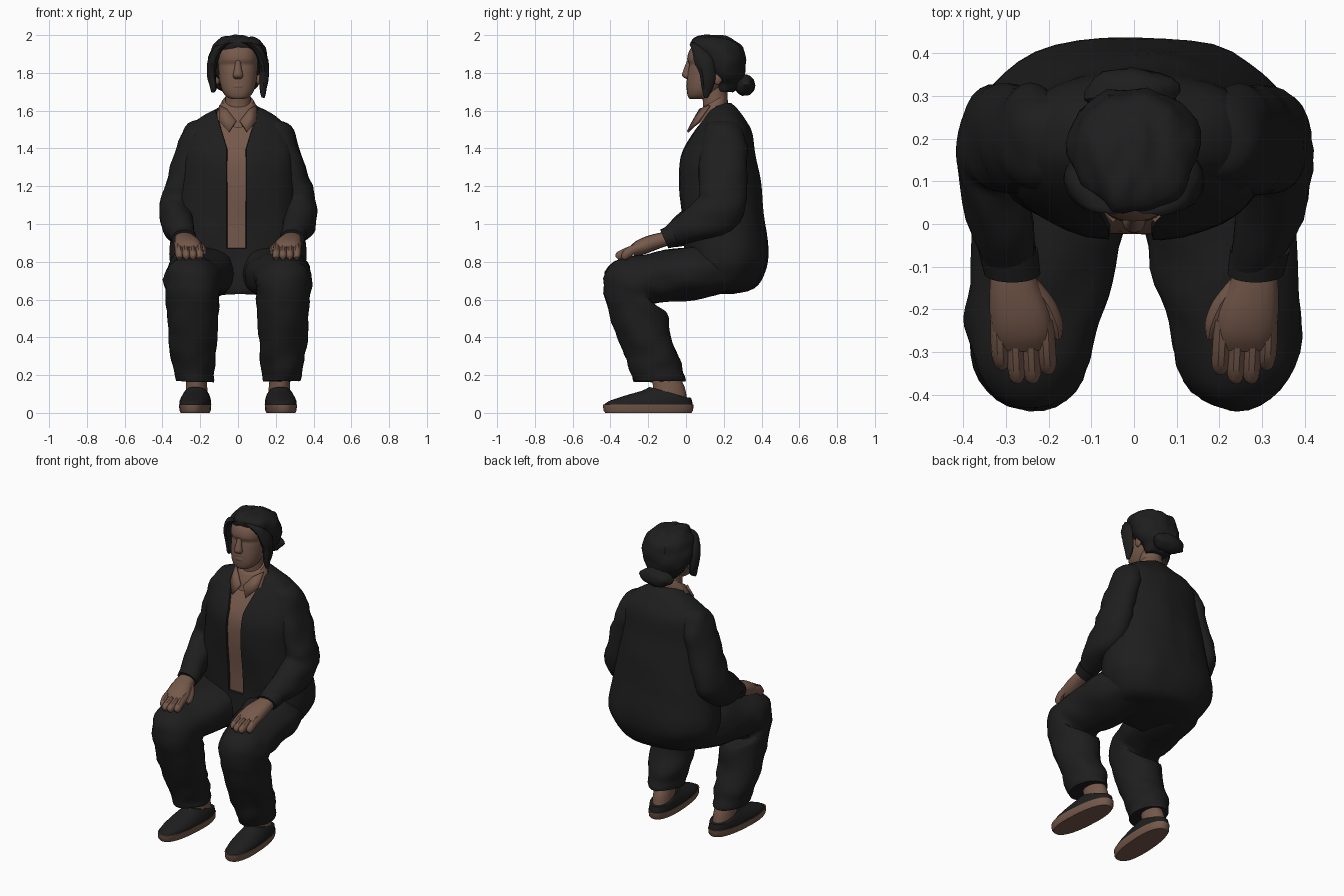
import bpy, bmesh, math
from mathutils import Vector, Matrix, noise

if "Cube" in bpy.data.objects:
    bpy.data.objects.remove(bpy.data.objects["Cube"])

parts = []


def material(name, rgb):
    mat = bpy.data.materials.new(name)
    mat.use_nodes = True
    mat.diffuse_color = (*rgb, 1)
    mat.node_tree.nodes["Principled BSDF"].inputs["Base Color"].default_value = (*rgb, 1)
    return mat


CLOTH = material("charcoal cloth", (.013, .013, .013))
SKIN = material("warm brown", (.18, .10, .07))


def finish(name, bm, *mats):
    bmesh.ops.recalc_face_normals(bm, faces=bm.faces[:])
    mesh = bpy.data.meshes.new(name)
    bm.to_mesh(mesh)
    bm.free()
    for mat in mats:
        mesh.materials.append(mat)
    obj = bpy.data.objects.new(name, mesh)
    bpy.context.collection.objects.link(obj)
    parts.append(obj)
    return obj


def spline(rings, steps):
    """Smooth interpolation through ring settings."""
    out = []
    for i in range(len(rings) - 1):
        p = [Vector(rings[min(max(i + k, 0), len(rings) - 1)]) for k in (-1, 0, 1, 2)]
        for s in range(steps):
            t = s / steps
            out.append(p[1] + .5 * t * (p[2] - p[0] + t * (
                2 * p[0] - 5 * p[1] + 4 * p[2] - p[3] + t * (3 * (p[1] - p[2]) + p[3] - p[0]))))
    return out + [Vector(rings[-1])]


def loft_mesh(rings, side=1, sides=24, steps=3, power=2, folds=0, stretch=(9, 9, 9)):
    """Rings are x, y, z, half width, half depth, tilt in degrees."""
    bm = bmesh.new()
    loops = []
    for x, y, z, a, b, tilt in spline(rings, steps):
        t = math.radians(tilt)
        loop = []
        for k in range(sides):
            ang = math.tau * k / sides
            c, s = math.cos(ang), math.sin(ang)
            u = math.copysign(abs(c) ** (2 / power), c) * a
            v = math.copysign(abs(s) ** (2 / power), s) * b
            loop.append(bm.verts.new((side * (x + u), y + v * math.cos(t), z + v * math.sin(t))))
        loops.append(loop)
    for lo, hi in zip(loops, loops[1:]):
        for k in range(sides):
            n = (k + 1) % sides
            bm.faces.new((lo[k], lo[n], hi[n], hi[k]))
    bm.faces.new(loops[0])
    bm.faces.new(loops[-1])
    bmesh.ops.recalc_face_normals(bm, faces=bm.faces[:])
    if folds:
        bm.normal_update()
        scale = Matrix.Diagonal(stretch)
        moves = [v.normal * (folds * noise.noise(scale @ v.co)) for v in bm.verts]
        for v, m in zip(bm.verts, moves):
            v.co += m
    return bm


def loft(name, mat, rings, **opts):
    return finish(name, loft_mesh(rings, **opts), mat)


def ball(name, mat, loc, size, folds=0, tilt=0):
    bm = bmesh.new()
    bmesh.ops.create_uvsphere(bm, u_segments=20, v_segments=12, radius=1)
    bmesh.ops.transform(bm, verts=bm.verts[:], matrix=Matrix.Translation(loc)
                        @ Matrix.Rotation(math.radians(tilt), 4, "X") @ Matrix.Diagonal((*size, 1)))
    for v in bm.verts:
        v.co += (v.co - Vector(loc)) * (folds * noise.noise(v.co * 25))
    return finish(name, bm, mat)


# Jacket body and seat, with the open front showing the shirt
bm = loft_mesh([
    (0, .12, .63, .18, .13, 0), (0, .17, .66, .27, .19, 0), (0, .20, .75, .34, .22, 0),
    (0, .212, .84, .365, .225, 0), (0, .20, 1, .345, .22, 0), (0, .18, 1.2, .32, .215, 0),
    (0, .17, 1.35, .30, .20, 0), (0, .19, 1.48, .275, .158, 0), (0, .195, 1.55, .225, .118, 0),
    (0, .19, 1.61, .125, .08, 0), (0, .18, 1.64, .07, .06, 0)],
    sides=40, steps=4, power=2.3, folds=.012, stretch=(7, 7, 4))
MID, HALF, VEE, SLOPE = -.008, .052, 1.4, .3


def cut(co, no):
    bmesh.ops.bisect_plane(bm, geom=bm.verts[:] + bm.edges[:] + bm.faces[:], plane_co=co, plane_no=no)


for s in (1, -1):
    cut((MID + s * HALF, 0, VEE), (1, 0, 0))
    cut((MID + s * HALF, 0, VEE), (s, 0, -SLOPE))
cut((0, 0, .87), (0, 0, 1))
shirt = []
for f in bm.faces:
    c = f.calc_center_median()
    if c.y < .17 and .87 < c.z < 1.62 and abs(c.x - MID) < HALF + max(0, c.z - VEE) * SLOPE:
        f.material_index = 1
        shirt.append(f)
rim = bmesh.ops.inset_region(bm, faces=shirt, thickness=.003, depth=-.012, use_even_offset=True)
for f in rim["faces"]:
    f.material_index = 0
finish("jacket_and_shirt", bm, CLOTH, SKIN)

# Shirt collar
loft("collar_band", SKIN, [(0, .13, 1.575, .115, .112, 35), (0, .137, 1.615, .10, .098, 32),
                           (0, .145, 1.65, .082, .08, 30)])
for s, side in ((1, "left"), (-1, "right")):
    bm = bmesh.new()
    flap = [bm.verts.new((s * x, y, z)) for x, y, z in
            ((.012, .035, 1.55), (.05, .004, 1.49), (.10, .06, 1.545), (.10, .12, 1.63), (.06, .07, 1.61))]
    bm.faces.new(flap)
    obj = finish(side + "_collar_flap", bm, SKIN)
    obj.modifiers.new("thickness", "SOLIDIFY").thickness = .012

# Neck and head
loft("neck", SKIN, [(0, .17, 1.57, .08, .08, 0), (0, .155, 1.65, .068, .066, 0),
                    (0, .15, 1.76, .068, .075, 0)])
loft("head", SKIN, [
    (0, .055, 1.662, .035, .035, 0), (0, .072, 1.675, .063, .062, 0), (0, .09, 1.71, .086, .086, 0),
    (0, .117, 1.76, .099, .113, 0), (0, .137, 1.82, .105, .126, 0), (0, .143, 1.845, .107, .127, 0),
    (0, .143, 1.875, .109, .137, 0), (0, .155, 1.93, .104, .13, 0), (0, .16, 1.97, .06, .08, 0)], power=2.3)
loft("nose", SKIN, [(0, .018, 1.865, .012, .012, 0), (0, .008, 1.82, .02, .02, 0),
                    (0, .004, 1.785, .027, .025, 0), (0, .012, 1.768, .018, .01, 0)], sides=12)
ball("mouth", SKIN, (0, .025, 1.73), (.045, .024, .024))
ball("chin", SKIN, (0, .03, 1.688), (.038, .023, .02))

# Hair swept back into a low bun
loft("hair", CLOTH, [
    (0, .20, 1.70, .07, .05, 0), (0, .21, 1.745, .10, .085, 0), (0, .20, 1.80, .145, .115, 0),
    (0, .19, 1.87, .158, .127, 0), (0, .166, 1.93, .145, .135, 0), (0, .145, 1.97, .112, .116, 0),
    (0, .135, 1.992, .065, .075, 0), (0, .135, 2, .02, .025, 0)],
    sides=32, steps=4, folds=.014, stretch=(24, 10, 14))
ball("hair_bun", CLOTH, (-.005, .31, 1.735), (.11, .056, .055), folds=.15)
for s, side, end in ((1, "left", 1.67), (-1, "right", 1.70)):
    loft(side + "_side_lock", CLOTH, [
        (.02, .05, 1.962, .02, .025, 0), (.088, .062, 1.94, .033, .035, 0),
        (.132, .092, 1.87, .025, .05, 0), (.14, .11, 1.79, .025, .042, 0),
        (.132, .11, 1.72, .02, .03, 0), (.132, .105, end, .007, .01, 0)],
        side=s, sides=12, folds=.01, stretch=(30, 30, 12))
    ball(side + "_ear", SKIN, (s * .108, .17, 1.775), (.014, .024, .038), tilt=-10)

for s, side in ((1, "left"), (-1, "right")):
    # Sleeve and cuff
    loft(side + "_sleeve", CLOTH, [
        (.15, .2, 1.555, .05, .05, 0), (.19, .2, 1.53, .075, .085, 0), (.22, .2, 1.47, .083, .115, 0),
        (.255, .2, 1.36, .088, .127, 0), (.30, .195, 1.2, .09, .13, -5), (.322, .19, 1.1, .094, .13, -22),
        (.325, .12, 1.03, .09, .118, -48), (.312, .01, .98, .08, .086, -62),
        (.285, -.10, .925, .062, .052, -66)],
        side=s, sides=28, folds=.015, stretch=(8, 8, 14))
    loft(side + "_cuff", CLOTH, [(.295, -.06, .942, .07, .06, -66), (.285, -.115, .92, .066, .054, -66)],
         side=s, steps=1)

    # Hand resting on the thigh, fingers together
    loft(side + "_palm", SKIN, [
        (.285, -.09, .925, .047, .037, -70), (.28, -.14, .913, .057, .04, -70),
        (.268, -.20, .893, .07, .043, -68), (.262, -.25, .872, .071, .04, -65),
        (.26, -.285, .855, .062, .028, -62)], side=s, sides=16, power=2.4)
    for i, reach in enumerate((.345, .365, .365, .335)):
        x = .208 + .036 * i
        loft(f"{side}_finger_{i + 1}", SKIN, [
            (x, -.22, .883, .02, .025, -66), (x - .003, -.29, .86, .022, .026, -60),
            (x - .006, .012 - reach, .832, .02, .024, -52), (x - .006, -reach, .818, .01, .012, -48)],
            side=s, sides=10, steps=2)
    loft(side + "_thumb", SKIN, [
        (.245, -.13, .905, .02, .026, -70), (.21, -.18, .885, .025, .027, -70),
        (.187, -.23, .864, .021, .024, -68), (.178, -.265, .85, .009, .012, -65)], side=s, sides=10)

    # Trouser leg from hip over the knee to the hem
    loft(side + "_trouser_leg", CLOTH, [
        (.17, .28, .76, .13, .10, 90), (.19, .1, .752, .18, .14, 90), (.21, -.1, .725, .172, .135, 95),
        (.235, -.22, .705, .156, .135, 110), (.24, -.272, .66, .148, .183, 140),
        (.24, -.266, .58, .14, .175, 162), (.24, -.228, .42, .13, .147, 175),
        (.236, -.172, .28, .118, .142, 180), (.235, -.145, .2, .102, .135, 180),
        (.232, -.14, .17, .096, .132, 180)],
        side=s, sides=32, steps=4, folds=.013, stretch=(8, 9, 15))

    # Ankle and slip-on shoe, turned slightly outward
    shoe = [
        loft(side + "_ankle", SKIN, [(.22, -.09, .08, .06, .095, 0), (.22, -.09, .13, .057, .085, 0),
                                     (.22, -.1, .17, .054, .078, 0), (.22, -.11, .22, .05, .065, 0)], side=s),
        loft(side + "_sole", SKIN, [(.22, -.2, 0, .074, .228, 0), (.22, -.2, .012, .08, .238, 0),
                                    (.22, -.2, .045, .083, .24, 0)],
             side=s, sides=32, steps=1, power=2.4),
        loft(side + "_shoe_upper", CLOTH, [
            (.22, -.2, .04, .081, .236, 0), (.22, -.188, .058, .082, .222, -1), (.22, -.15, .08, .076, .18, -3),
            (.22, -.105, .098, .068, .132, -8), (.22, -.09, .107, .06, .108, -16)],
             side=s, sides=32, power=2.3)]
    pivot = Vector((s * .22, -.1, 0))
    turn = Matrix.Translation(pivot) @ Matrix.Rotation(s * math.radians(4), 4, "Z") @ Matrix.Translation(-pivot)
    for obj in shoe:
        obj.data.transform(turn)

# Smooth shading with sharp edges kept
bpy.ops.object.select_all(action="DESELECT")
for obj in parts:
    obj.select_set(True)
bpy.context.view_layer.objects.active = parts[0]
bpy.ops.object.shade_smooth_by_angle(angle=math.radians(40))
